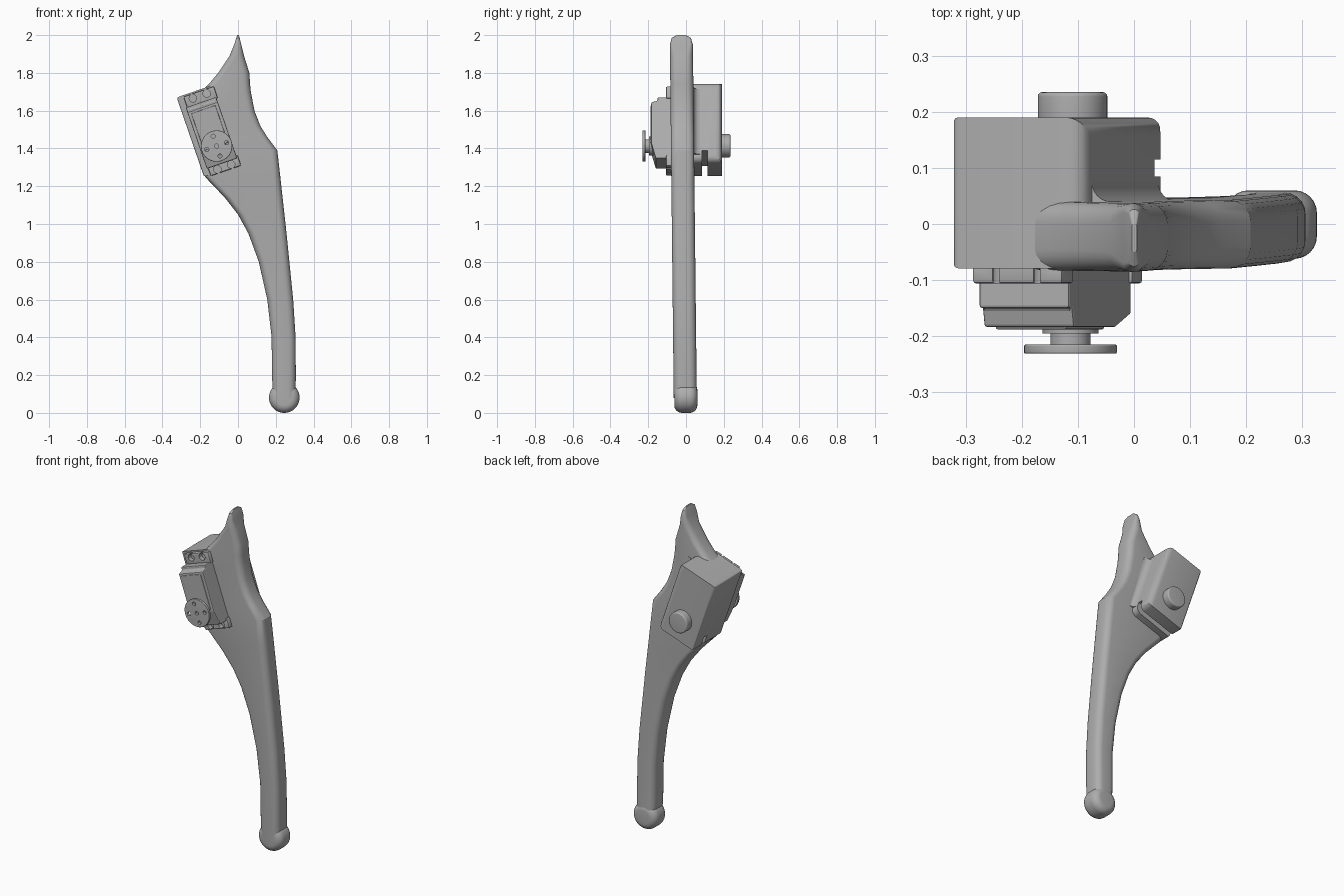
import bpy, bmesh, math
from mathutils import Matrix, Vector

cube = bpy.data.objects.get("Cube")
if cube:
    bpy.data.objects.remove(cube)

grey = bpy.data.materials.new("plain_grey")
grey.diffuse_color = (0.42, 0.42, 0.42, 1)
grey.use_nodes = True
grey.node_tree.nodes["Principled BSDF"].inputs["Base Color"].default_value = grey.diffuse_color

# Tilted frame of the motor: local x = width, y = depth, z = length
TILT = Matrix.Translation((-0.18, 0, 1.25)) @ Matrix.Rotation(math.radians(-19), 4, 'Y')


def finish(bm, name, matrix=TILT):
    bmesh.ops.recalc_face_normals(bm, faces=bm.faces)
    bm.transform(matrix)
    mesh = bpy.data.meshes.new(name)
    bm.to_mesh(mesh)
    bm.free()
    obj = bpy.data.objects.new(name, mesh)
    bpy.context.collection.objects.link(obj)
    mesh.materials.append(grey)
    return obj


def activate(obj):
    bpy.ops.object.select_all(action='DESELECT')
    obj.select_set(True)
    bpy.context.view_layer.objects.active = obj


def smooth(obj, angle=35):
    activate(obj)
    bpy.ops.object.shade_smooth_by_angle(angle=math.radians(angle))
    return obj


def cut(obj, cutter):
    mod = obj.modifiers.new("cut", 'BOOLEAN')
    mod.object = cutter
    mod.solver = 'EXACT'
    activate(obj)
    bpy.ops.object.modifier_apply(modifier=mod.name)
    bpy.data.objects.remove(cutter)


def bevel(bm, edges, width, segments=4):
    bmesh.ops.bevel(bm, geom=list(edges), offset=width, segments=segments,
                    profile=0.5, affect='EDGES')


def box_mesh(lo, hi):
    lo, hi = Vector(lo), Vector(hi)
    bm = bmesh.new()
    bmesh.ops.create_cube(bm, size=1, matrix=Matrix.Translation((lo + hi) / 2)
                          @ Matrix.Diagonal((*(hi - lo), 1)))
    return bm


def box(name, lo, hi, width=0.0):
    bm = box_mesh(lo, hi)
    if width:
        bevel(bm, bm.edges, width, 2)
    return finish(bm, name)


def disc(name, x, z, y0, y1, r, width=0.0, sides=32, matrix=TILT):
    bm = bmesh.new()
    place = Matrix.Translation((x, (y0 + y1) / 2, z)) @ Matrix.Rotation(math.pi / 2, 4, 'X')
    bmesh.ops.create_cone(bm, cap_ends=True, segments=sides, radius1=r, radius2=r,
                          depth=y1 - y0, matrix=place)
    if width:
        bevel(bm, [e for e in bm.edges if any(len(f.verts) > 4 for f in e.link_faces)], width, 6)
    return finish(bm, name, matrix)


def prism(name, points, direction, width=0.0):
    bm = bmesh.new()
    face = bm.faces.new([bm.verts.new(p) for p in points])
    new = bmesh.ops.extrude_face_region(bm, geom=[face])["geom"]
    bmesh.ops.translate(bm, vec=direction, verts=[v for v in new if isinstance(v, bmesh.types.BMVert)])
    if width:
        bevel(bm, bm.edges, width, 2)
    return finish(bm, name)


# Leg: rounded sections stacked upward (height, left edge, right edge)
ROWS = [(.08, .185, .305), (.2, .18, .306), (.4, .178, .305), (.6, .155, .292),
        (.8, .11, .272), (.95, .055, .257), (1.05, 0, .246), (1.14, -.07, .236),
        (1.25, -.175, .224), (1.39, -.19, .208), (1.46, -.2, .155), (1.52, -.2, .118),
        (1.6, -.2, .087), (1.7, -.2, .068), (1.74, -.155, .064), (1.8, -.105, .06),
        (1.89, -.045, .032), (1.95, -.02, .017), (1.985, -.009, .009), (2, -.004, .005)]
bm = bmesh.new()
rings = []
for z, left, right in ROWS:
    half_w = (right - left) / 2
    drop = min(1, max(0, (z - 1.95) / 0.05))
    half_d = 0.025 + 0.036 * math.sqrt(1 - drop * drop)
    r = min(0.038, half_w * 0.9, half_d * 0.9)
    mid_y = -0.003 - 0.011 * z
    ring = []
    for q, (sx, sy) in enumerate([(1, 1), (-1, 1), (-1, -1), (1, -1)]):
        for k in range(6):
            a = (q + k / 5) * math.pi / 2
            ring.append(bm.verts.new(((left + right) / 2 + sx * (half_w - r) + r * math.cos(a),
                                      mid_y + sy * (half_d - r) + r * math.sin(a), z)))
    rings.append(ring)
for low, high in zip(rings, rings[1:]):
    for i in range(len(low)):
        j = (i + 1) % len(low)
        bm.faces.new((low[i], low[j], high[j], high[i]))
bm.faces.new(rings[0])
bm.faces.new(rings[-1])
smooth(finish(bm, "leg", Matrix()), 25)

# Rounded foot
smooth(disc("foot", 0.245, 0.081, -0.062, 0.06, 0.081, 0.04, 40, Matrix()))

# Motor housing with heavily rounded inner side and a slot across the bottom
W, L, BACK = 0.25, 0.444, 0.19
bm = box_mesh((0, -0.079, 0), (W, BACK, L))
inner = [e for e in bm.edges if all(v.co.x > W - 0.01 for v in e.verts)
         and sum(v.co.y for v in e.verts) > 0.1]
bevel(bm, inner, 0.035, 6)
outer = [e for e in bm.edges if all(v.co.x < 0.01 for v in e.verts)]
bevel(bm, outer, 0.012, 3)
housing = finish(bm, "motor_housing")
cut(housing, box("slot_cutter", (-0.1, 0.085, -0.1), (W + 0.1, 0.115, 0.06)))
smooth(housing)

# Concave blend between housing and leg
R = 0.035
cove = [(W - 0.02, 0.0, 0.04), (W + R, 0.0, 0.04)]
for k in range(7):
    a = -math.pi / 2 - k / 6 * math.pi / 2
    cove.append((W + R + R * math.cos(a), 0.075 + R * math.sin(a), 0.04))
cove.append((W - 0.02, 0.075, 0.04))
smooth(prism("housing_blend", cove, (0, 0, L - 0.08)))

# Motor body: side profile with sloping nose, extruded across the width
side = [(-0.06, .035), (-.16, .035), (-.184, .12), (-.184, .35), (-.15, .36), (-.15, .378), (-.06, .378)]
prism("motor_body", [(0.028, y, z) for y, z in side], (0.17, 0, 0), 0.005)
box("motor_cover", (0.045, -0.188, 0.13), (0.18, -0.15, 0.338), 0.004)

# Mounting tabs with open screw holes
for name, z0, z1, hole, end in [("lower_tab", -.008, .05, .015, -.03), ("upper_tab", .37, .436, .412, .46)]:
    tab = box(name, (0.035, -0.106, z0), (0.205, -0.07, z1), 0.006)
    for x in (0.08, 0.157):
        cut(tab, disc("hole_cutter", x, hole, -0.2, -0.078, 0.02, sides=20))
        cut(tab, box("notch_cutter", (x - 0.006, -0.2, min(hole, end)), (x + 0.006, -0.078, max(hole, end))))
    smooth(tab)

# Output shaft and drilled horn in front, pivot boss behind
AX, AZ = 0.116, 0.132
smooth(disc("shaft_collar", AX, AZ, -0.195, -0.15, 0.05))
smooth(disc("shaft", AX, AZ, -0.218, -0.18, 0.036))
horn = disc("horn", AX, AZ, -0.231, -0.215, 0.083, 0.003, 48)
for dx, dz in [(0, 0), (1, 0), (-1, 0), (0, 1), (0, -1)]:
    cut(horn, disc("horn_cutter", AX + dx * 0.055, AZ + dz * 0.055, -0.3, -0.2, 0.011, sides=16))
smooth(horn)
smooth(disc("pivot_boss", AX + 0.004, AZ, 0.17, 0.235, 0.062, 0.008, 40))
